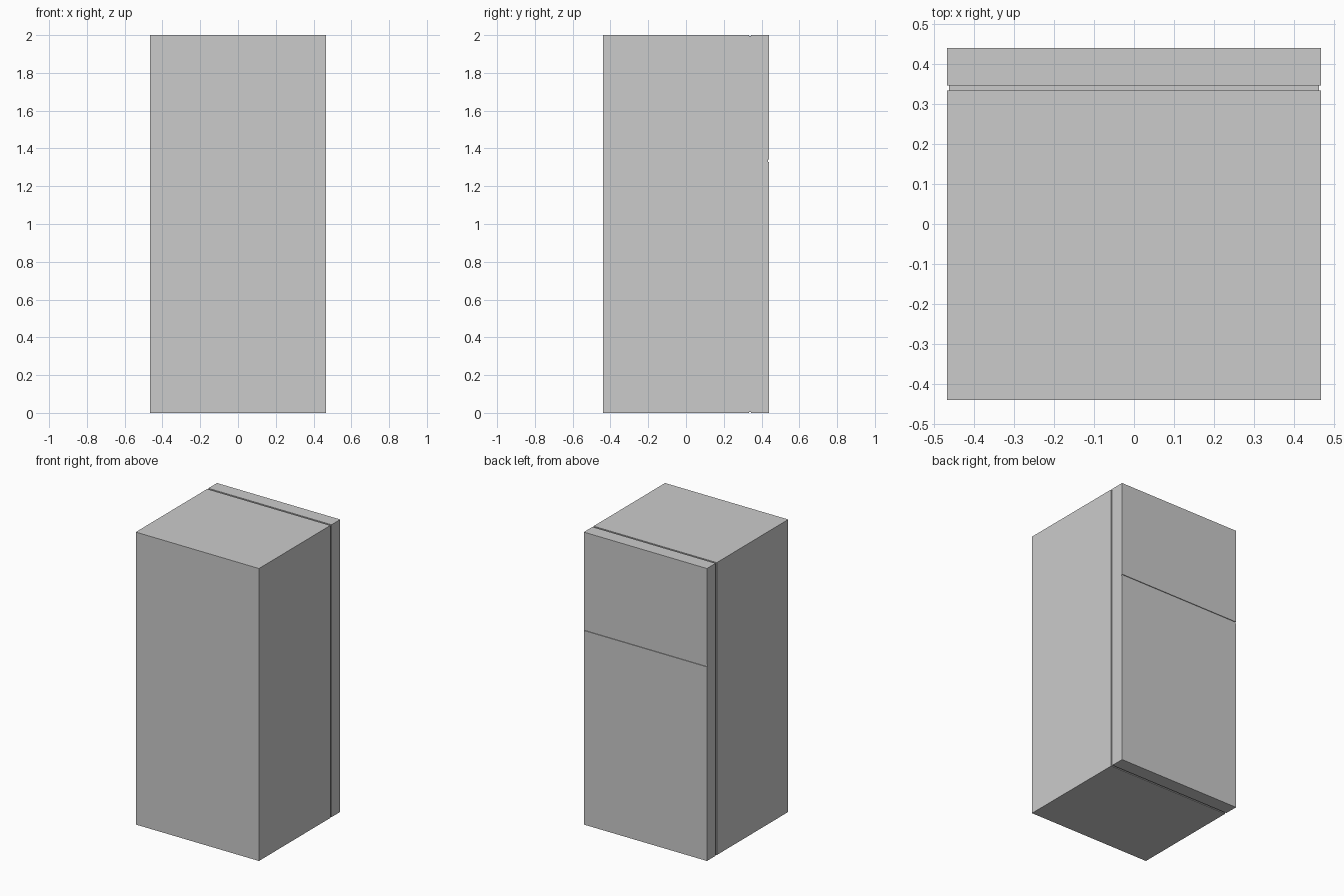
import bpy

if "Cube" in bpy.data.objects:
    bpy.data.objects.remove(bpy.data.objects["Cube"])

W, D, H = 0.466, 0.439, 2.0      # half width, half depth, height
BODY_Y, DOOR_Y = 0.333, 0.345    # back and front of the seal gap
SPLIT_LO, SPLIT_HI = 1.327, 1.341
INSET = 0.005


def extrude_profile(name, profile, half_width):
    """Extrude a closed (y, z) outline symmetrically along x."""
    n = len(profile)
    verts = [(x, y, z) for x in (-half_width, half_width) for y, z in profile]
    faces = [tuple(reversed(range(n))), tuple(range(n, 2 * n))]
    faces += [(i, (i + 1) % n, n + (i + 1) % n, n + i) for i in range(n)]
    mesh = bpy.data.meshes.new(name)
    mesh.from_pydata(verts, [], faces)
    mesh.update()
    obj = bpy.data.objects.new(name, mesh)
    bpy.context.collection.objects.link(obj)
    return obj


def rect(y0, y1, z0, z1):
    return [(y0, z0), (y1, z0), (y1, z1), (y0, z1)]


# Cabinet
extrude_profile("cabinet", rect(-D, BODY_Y, 0, H), W)

# Recessed seal between cabinet and doors
extrude_profile("door_seal", rect(BODY_Y, DOOR_Y, INSET, H - INSET), W - INSET)

# Door slab with a shallow groove separating the upper and lower doors
extrude_profile("doors", [
    (DOOR_Y, 0), (D, 0),
    (D, SPLIT_LO), (D - INSET, SPLIT_LO),
    (D - INSET, SPLIT_HI), (D, SPLIT_HI),
    (D, H), (DOOR_Y, H),
], W)
